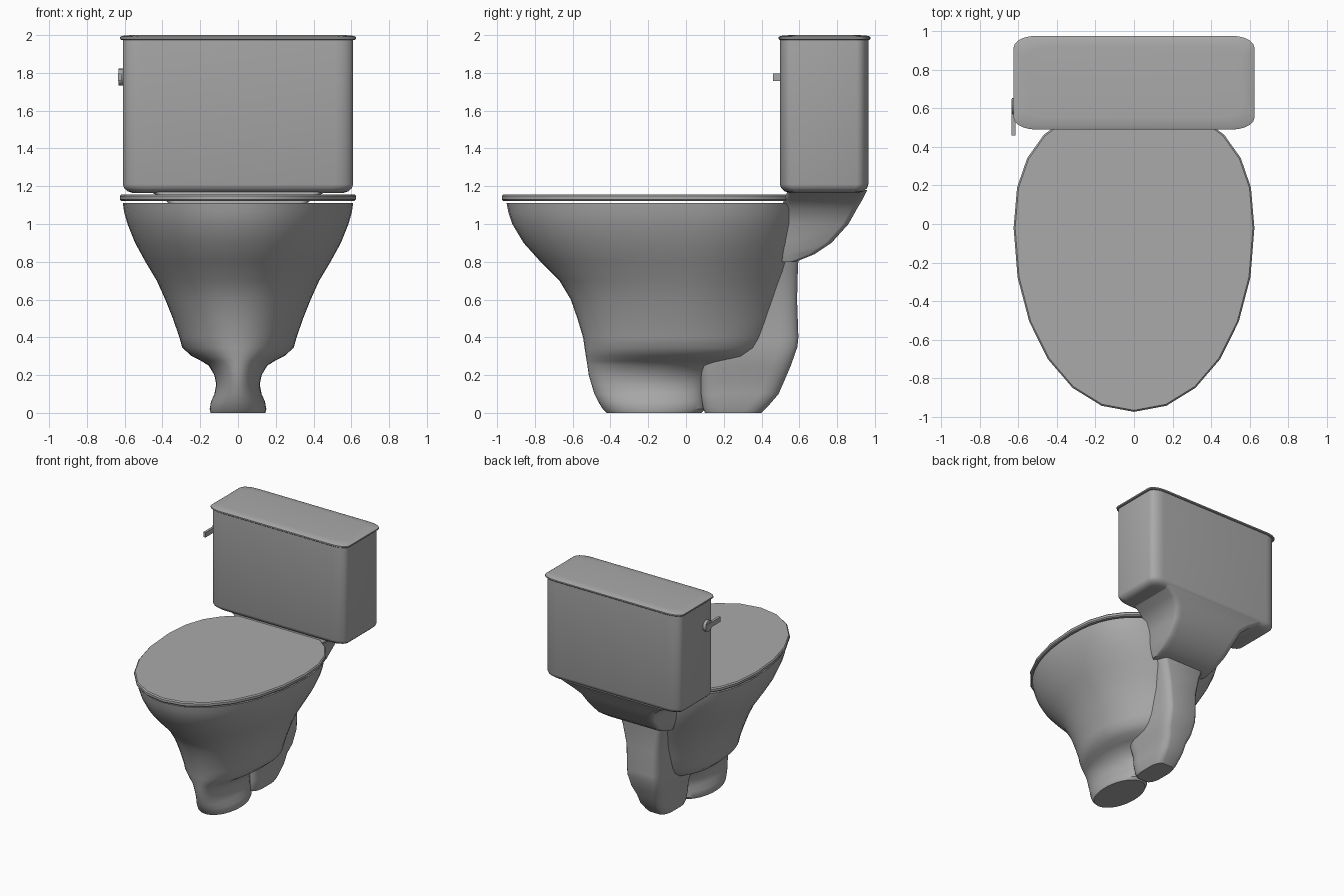
import bpy, math

cube = bpy.data.objects.get("Cube")
if cube:
    bpy.data.objects.remove(cube, do_unlink=True)

porcelain = bpy.data.materials.new("grey porcelain")
porcelain.use_nodes = True
GREY = (0.4, 0.4, 0.4, 1)
porcelain.diffuse_color = GREY
porcelain.node_tree.nodes["Principled BSDF"].inputs["Base Color"].default_value = GREY


def finish(ob, angle=35):
    ob.data.materials.append(porcelain)
    bpy.ops.object.select_all(action='DESELECT')
    ob.select_set(True)
    bpy.context.view_layer.objects.active = ob
    bpy.ops.object.shade_smooth_by_angle(angle=math.radians(angle))
    return ob


def loft(name, rings, angle=35):
    """Skin a stack of equal-length rings, capped at both ends."""
    n = len(rings[0])
    verts = [p for ring in rings for p in ring]
    faces = [(r * n + i, r * n + (i + 1) % n, (r + 1) * n + (i + 1) % n, (r + 1) * n + i)
             for r in range(len(rings) - 1) for i in range(n)]
    faces += [tuple(reversed(range(n))), tuple(range(len(verts) - n, len(verts)))]
    me = bpy.data.meshes.new(name)
    me.from_pydata(verts, [], faces)
    ob = bpy.data.objects.new(name, me)
    bpy.context.collection.objects.link(ob)
    return finish(ob, angle)


def egg(z, front, back, half, mid, power, n=48):
    """Egg outline: elliptical front, superelliptical back."""
    ring = []
    for i in range(n):
        a = 2 * math.pi * i / n
        c, s = math.cos(a), math.sin(a)
        e = 2 / power if s > 0 else 0.97
        reach = back - mid if s > 0 else mid - front
        ring.append((math.copysign(half * abs(c) ** e, c),
                     mid + math.copysign(reach * abs(s) ** e, s), z))
    return ring


def round_rect(z, front, back, half, rx, ry, steps=5):
    """Rectangle with elliptical corners."""
    ring = []
    for k, (sx, y, sy) in enumerate(((1, back, 1), (-1, back, 1), (-1, front, -1), (1, front, -1))):
        for j in range(steps + 1):
            a = math.pi / 2 * (k + j / steps)
            ring.append((sx * (half - rx) + rx * math.cos(a), y - sy * ry + ry * math.sin(a), z))
    return ring


# Bowl flowing down into the foot: z, front, back, half width, widest y, back power
BOWL = [
    (0, -.42, .08, .145, -.17, 2), (.02, -.44, .1, .15, -.17, 2), (.06, -.465, .1, .143, -.17, 2),
    (.1, -.485, .1, .125, -.18, 2), (.15, -.5, .11, .115, -.18, 2), (.2, -.515, .14, .125, -.15, 2),
    (.25, -.522, .2, .155, -.1, 2), (.275, -.526, .28, .195, -.05, 2), (.3, -.53, .36, .245, 0, 2),
    (.345, -.537, .42, .295, 0, 1.9), (.4, -.545, .46, .31, 0, 1.8), (.5, -.575, .49, .345, 0, 1.8),
    (.6, -.61, .52, .385, 0, 1.8), (.7, -.67, .55, .43, 0, 1.9), (.8, -.77, .58, .49, -.01, 2),
    (.9, -.86, .595, .545, -.02, 2.2), (1, -.92, .605, .585, -.02, 2.35), (1.06, -.94, .61, .602, -.02, 2.4),
    (1.11, -.95, .615, .61, -.02, 2.4)]
loft("bowl", [egg(*r) for r in BOWL])

# Trapway behind the foot
TRAP = [(0, .1, .4, .09), (.03, .09, .43, .1), (.1, .08, .49, .108), (.18, .08, .525, .115),
        (.25, .08, .555, .14), (.35, .1, .59, .15), (.4, .12, .595, .15), (.6, .15, .588, .16),
        (.75, .2, .592, .19), (.9, .25, .6, .24)]
loft("trapway", [round_rect(z, f, b, h, .05, .1) for z, f, b, h in TRAP], 30)

# Lid floating just above the rim
loft("seat_lid", [egg(z, -.975 + d, .625 - d, .625 - d, -.02, 2.4, 24)
                  for z, d in ((1.122, .008), (1.13, 0), (1.148, 0), (1.157, .008))])

# Neck carrying the tank
NECK = [(.8, .5, .58, .25), (.84, .5, .68, .265), (.9, .5, .77, .28), (1, .5, .86, .3),
        (1.08, .5, .905, .33), (1.13, .52, .935, .39), (1.18, .54, .96, .48)]
loft("neck", [round_rect(z, f, b, h, .05, .03) for z, f, b, h in NECK], 40)

# Tank and its cover
loft("tank", [round_rect(z, .497 + d, .965 - d, .61 - d, .1, .06)
              for z, d in ((1.165, .05), (1.173, .025), (1.19, .007), (1.21, 0), (1.98, 0))])
loft("tank_cover", [round_rect(z, .49 + d, .977 - d, .625 - d, .12, .06)
                    for z, d in ((1.975, .005), (1.98, 0), (1.99, 0), (1.996, .012), (2, .06))])

# Flush lever on the right side
bpy.ops.mesh.primitive_cylinder_add(vertices=16, radius=.045, depth=.03,
                                    location=(-.618, .61, 1.778), rotation=(0, math.pi / 2, 0))
bpy.context.object.name = "lever_hub"
finish(bpy.context.object)
bpy.ops.mesh.primitive_cube_add(size=1, location=(-.626, .555, 1.778))
lever = bpy.context.object
lever.name = "lever_handle"
lever.scale = (.02, .19, .04)
finish(lever)
